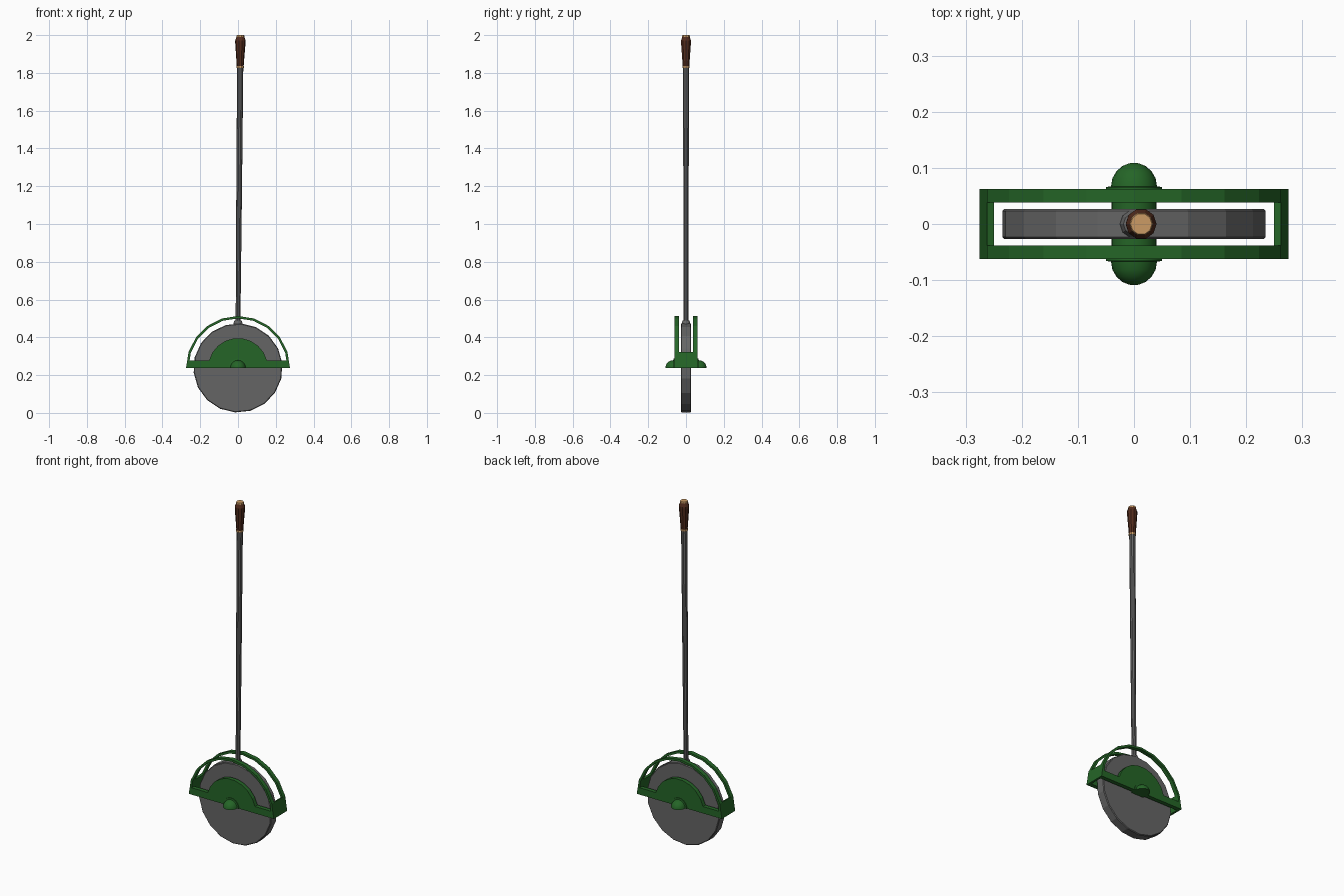
import bpy, bmesh, math
from math import sin, cos, pi, radians

if "Cube" in bpy.data.objects:
    bpy.data.objects.remove(bpy.data.objects["Cube"])

CZ = 0.238          # wheel axle height


def material(name, rgb):
    m = bpy.data.materials.new(name)
    m.diffuse_color = (*rgb, 1)
    m.use_nodes = True
    m.node_tree.nodes["Principled BSDF"].inputs["Base Color"].default_value = m.diffuse_color
    return m


GREEN = material("green_paint", (0.018, 0.13, 0.02))
BROWN = material("dark_wood", (0.085, 0.025, 0.012))
TAN = material("pale_wood", (0.6, 0.33, 0.13))
STEEL = material("steel", (0.13, 0.13, 0.13))


def finish(bm, name, mat, smooth=None):
    bmesh.ops.remove_doubles(bm, verts=bm.verts, dist=1e-5)
    bmesh.ops.recalc_face_normals(bm, faces=bm.faces)
    me = bpy.data.meshes.new(name)
    bm.to_mesh(me)
    bm.free()
    ob = bpy.data.objects.new(name, me)
    bpy.context.collection.objects.link(ob)
    me.materials.append(mat)
    if smooth:
        bpy.ops.object.select_all(action='DESELECT')
        ob.select_set(True)
        bpy.context.view_layer.objects.active = ob
        bpy.ops.object.shade_smooth_by_angle(angle=radians(smooth))
    return ob


def prism(bm, pts, y0, y1):
    """Extrude an (x, height above axle) polygon along y."""
    a = [bm.verts.new((x, y0, CZ + h)) for x, h in pts]
    b = [bm.verts.new((x, y1, CZ + h)) for x, h in pts]
    bm.faces.new(a)
    bm.faces.new(b[::-1])
    for i in range(len(pts)):
        j = (i + 1) % len(pts)
        bm.faces.new((a[i], b[i], b[j], a[j]))


def lathe(bm, profile, n, place, sweep=2 * pi, start=0.0):
    """Revolve (radius, along) points; close the ends, and the cut if partial."""
    full = abs(sweep - 2 * pi) < 1e-6
    steps = n if full else n + 1
    rings = [[bm.verts.new(place(r, start + sweep * k / n, t)) for k in range(steps)]
             for r, t in profile]
    for a, b in zip(rings, rings[1:]):
        for k in range(n):
            j = (k + 1) % steps
            bm.faces.new((a[k], a[j], b[j], b[k]))
    bm.faces.new(rings[0])
    bm.faces.new(rings[-1])
    if not full:
        bm.faces.new([r[0] for r in rings] + [r[-1] for r in reversed(rings)])


def about_y(r, a, t):
    return (r * cos(a), t, CZ + r * sin(a))


def about_rod(r, a, t):
    # the rod leans very slightly towards +x
    return (0.013 * max(0, t - 0.47) / 1.53 + r * cos(a), r * sin(a), t)


# Wheel with a small edge bevel
bm = bmesh.new()
lathe(bm, [(0.232, -0.027), (0.236, -0.023), (0.236, 0.023), (0.232, 0.027)],
      18, about_y, start=radians(6))
finish(bm, "wheel", STEEL)

# Guard: full-width end plates, thin arcs, and side bars with half-disc plates
RO, RI, W0, W1 = 0.275, 0.2625, 0.038, 0.062


def ring_quad(i):
    a, b = radians(18 * i), radians(18 * (i + 1))
    return [(RO * cos(a), RO * sin(a)), (RO * cos(b), RO * sin(b)),
            (RI * cos(b), RI * sin(b)), (RI * cos(a), RI * sin(a))]


for side, i in (("right", 0), ("left", 9)):
    bm = bmesh.new()
    prism(bm, ring_quad(i), -W1, W1)
    finish(bm, "guard_end_" + side, GREEN)

BAR = 0.04
disc_r = 0.158
a0 = math.asin(BAR / disc_r)
disc = [(disc_r * cos(a0 + (pi - 2 * a0) * k / 9), disc_r * sin(a0 + (pi - 2 * a0) * k / 9))
        for k in range(10)]
plate = [(RI, 0), (0.2562, BAR)] + disc + [(-0.2562, BAR), (-RI, 0)]

# Half-round hub: axle stub, washer and dome
dome = [(0.041 * cos(radians(a)), 0.067 + 0.042 * sin(radians(a))) for a in (0, 20, 40, 60, 78)]
hub = [(0.04, 0.02), (0.04, 0.06), (0.05, 0.06), (0.05, 0.066)] + dome + [(0.002, 0.109)]

for side, s in (("front", -1), ("back", 1)):
    bm = bmesh.new()
    for i in range(1, 9):
        prism(bm, ring_quad(i), s * W0, s * W1)
    # drop the hidden walls between neighbouring arc segments
    bmesh.ops.remove_doubles(bm, verts=bm.verts, dist=1e-5)
    inner = [f for f in bm.faces if all(len(e.link_faces) > 2 for e in f.edges)]
    bmesh.ops.delete(bm, geom=inner, context='FACES_ONLY')
    finish(bm, "guard_arc_" + side, GREEN)

    bm = bmesh.new()
    prism(bm, plate, s * W0, s * W1)
    finish(bm, "guard_plate_" + side, GREEN)

    bm = bmesh.new()
    lathe(bm, [(r, s * t) for r, t in hub], 10, about_y, sweep=pi)
    finish(bm, "hub_cap_" + side, GREEN, 35)

# Long rod with its socket on the wheel rim, then the wooden grip
for name, prof, mat in (
    ("rod_socket", [(0.025, 0.45), (0.025, 0.473), (0.019, 0.488), (0.012, 0.49)], STEEL),
    ("rod", [(0.0125, 0.46), (0.015, 1.17), (0.0165, 1.835)], STEEL),
    ("grip_collar", [(0.0195, 1.826), (0.0205, 1.831), (0.0195, 1.837)], TAN),
    ("grip", [(0.0185, 1.837), (0.0215, 1.88), (0.0275, 1.96), (0.0275, 1.972),
              (0.022, 1.988), (0.021, 1.99)], BROWN),
    ("grip_end", [(0.021, 1.985), (0.021, 1.997), (0.019, 2.0)], TAN),
):
    bm = bmesh.new()
    lathe(bm, prof, 10, about_rod)
    finish(bm, name, mat)
